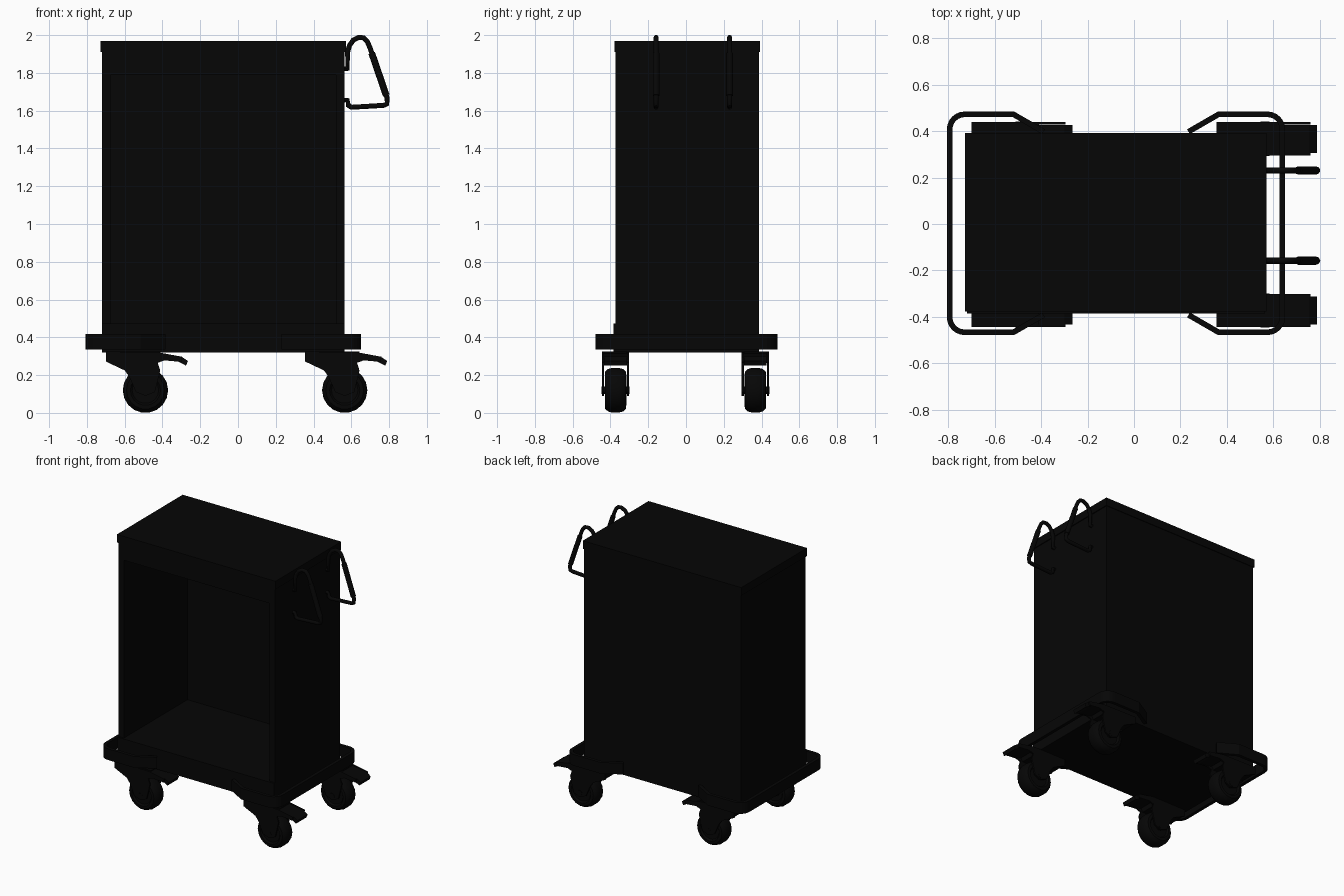
import bpy, bmesh, math
from mathutils import Vector

if "Cube" in bpy.data.objects:
    bpy.data.objects.remove(bpy.data.objects["Cube"])

black = bpy.data.materials.new("black")
black.diffuse_color = (0.0018, 0.0018, 0.0018, 1)
black.use_nodes = True
black.node_tree.nodes["Principled BSDF"].inputs["Base Color"].default_value = black.diffuse_color


def finish(name, bm, smooth=False):
    bmesh.ops.recalc_face_normals(bm, faces=bm.faces[:])
    me = bpy.data.meshes.new(name)
    bm.to_mesh(me)
    bm.free()
    ob = bpy.data.objects.new(name, me)
    bpy.context.collection.objects.link(ob)
    me.materials.append(black)
    if smooth:
        bpy.ops.object.select_all(action='DESELECT')
        ob.select_set(True)
        bpy.context.view_layer.objects.active = ob
        bpy.ops.object.shade_smooth_by_angle(angle=math.radians(35))
    return ob


def box(name, x0, x1, y0, y1, z0, z1):
    bm = bmesh.new()
    bmesh.ops.create_cube(bm, size=1)
    for v in bm.verts:
        v.co = ((x0 + x1) / 2 + v.co.x * (x1 - x0),
                (y0 + y1) / 2 + v.co.y * (y1 - y0),
                (z0 + z1) / 2 + v.co.z * (z1 - z0))
    return finish(name, bm)


def extrude_xz(name, profile, cx, y0, y1):
    bm = bmesh.new()
    f = bm.faces.new([bm.verts.new((cx + x, y0, z)) for x, z in profile])
    r = bmesh.ops.extrude_face_region(bm, geom=[f])
    for v in r['geom']:
        if isinstance(v, bmesh.types.BMVert):
            v.co.y = y1
    return finish(name, bm)


def lathe_y(name, profile, center, steps):
    # profile holds (radius, y offset) pairs
    bm = bmesh.new()
    vs = [bm.verts.new((r, y, 0)) for r, y in profile]
    es = [bm.edges.new(p) for p in zip(vs, vs[1:])]
    bmesh.ops.spin(bm, geom=vs + es, cent=(0, 0, 0), axis=(0, 1, 0),
                   angle=math.tau, steps=steps)
    bmesh.ops.remove_doubles(bm, verts=bm.verts[:], dist=1e-4)
    bmesh.ops.translate(bm, verts=bm.verts[:], vec=center)
    return finish(name, bm, True)


def tube(name, pts, radius):
    cu = bpy.data.curves.new(name, 'CURVE')
    cu.dimensions = '3D'
    cu.bevel_depth = radius
    cu.bevel_resolution = 2
    cu.use_fill_caps = True
    sp = cu.splines.new('POLY')
    sp.points.add(len(pts) - 1)
    for p, c in zip(sp.points, pts):
        p.co = (*c, 1)
    ob = bpy.data.objects.new(name, cu)
    bpy.context.collection.objects.link(ob)
    cu.materials.append(black)
    bpy.ops.object.select_all(action='DESELECT')
    ob.select_set(True)
    bpy.context.view_layer.objects.active = ob
    bpy.ops.object.convert(target='MESH')
    bpy.ops.object.shade_smooth_by_angle(angle=math.radians(50))


# Cabinet, open at the front
X0, X1, Y0, Y1, T, TB = -0.72, 0.565, -0.372, 0.386, 0.045, 0.014
box("base_tray", X0, X1, Y0 - 0.013, Y1, 0.32, 0.472)
box("left_wall", X0, X0 + T, Y0, Y1, 0.472, 1.91)
box("right_wall", X1 - T, X1, Y0, Y1, 0.472, 1.91)
box("back_wall", X0 + T, X1 - T, Y1 - TB, Y1, 0.472, 1.91)
box("front_header", X0 + T, X1 - T, Y0, Y0 + 0.022, 1.79, 1.91)
box("lid", X0 - 0.008, X1 + 0.007, Y0 - 0.006, Y1 + 0.006, 1.91, 1.97)

# Bumper bands wrapping both ends
half = [(-0.39, 0.395), (-0.52, 0.47)]
for i in range(7):
    a = math.pi / 2 * (1 + i / 6)
    half.append((-0.73 + 0.065 * math.cos(a), 0.405 + 0.065 * math.sin(a)))
path = half + [(x, -y) for x, y in reversed(half)]
for name, side in (("left_bumper", 1), ("right_bumper", -1)):
    bm = bmesh.new()
    rows = []
    for x, y in path:
        px = x if side == 1 else -x - 0.155
        rows.append([bm.verts.new((px, y + 0.003, z)) for z in (0.335, 0.418)])
    for a, b in zip(rows, rows[1:]):
        bm.faces.new((a[0], b[0], b[1], a[1]))
    ob = finish(name, bm)
    mod = ob.modifiers.new("thickness", 'SOLIDIFY')
    mod.thickness = 0.024
    mod.offset = 0
    mod.use_even_offset = True

# Casters: wheel, fork cheeks, top block, brake pedal
cheek = [(-0.21, 0.325), (-0.21, 0.272), (-0.11, 0.225), (-0.085, 0.19),
         (-0.05, 0.11), (0, 0.09), (0.05, 0.11), (0.07, 0.19), (0.078, 0.225),
         (0.065, 0.265), (0.10, 0.278), (0.19, 0.27), (0.195, 0.297), (0.07, 0.32)]
block = [(-0.21, 0.325), (-0.21, 0.278), (-0.06, 0.265), (0.05, 0.265), (0.08, 0.325)]
pedal = [(0.07, 0.285), (0.17, 0.273), (0.215, 0.25), (0.225, 0.275),
         (0.19, 0.298), (0.07, 0.315)]
tyre = [(0, -0.045), (0.07, -0.045), (0.08, -0.057), (0.10, -0.055), (0.114, -0.04),
        (0.12, -0.018), (0.12, 0.018), (0.114, 0.04), (0.10, 0.055),
        (0.08, 0.057), (0.07, 0.045), (0, 0.045)]
for xn, cx in (("left", -0.49), ("right", 0.565)):
    for yn, cy in (("front", -0.373), ("back", 0.367)):
        tag = f"{yn}_{xn}"
        lathe_y(f"wheel_{tag}", tyre, Vector((cx, cy, 0.12)), 18)
        lathe_y(f"axle_{tag}", [(0, -0.074), (0.02, -0.074), (0.02, 0.074), (0, 0.074)],
                Vector((cx, cy, 0.12)), 12)
        for s in (-1, 1):
            extrude_xz(f"fork_cheek_{tag}", cheek, cx, cy + s * 0.061, cy + s * 0.072)
        extrude_xz(f"caster_block_{tag}", block, cx, cy - 0.061, cy + 0.061)
        extrude_xz(f"brake_pedal_{tag}", pedal, cx, cy - 0.06, cy + 0.06)

# Two loop handles on the right wall
loop = [(0.56, 1.822), (0.58, 1.822), (0.58, 1.91), (0.59, 1.945), (0.61, 1.973),
        (0.64, 1.988), (0.665, 1.986), (0.685, 1.965), (0.70, 1.93), (0.79, 1.665),
        (0.788, 1.635), (0.77, 1.628), (0.60, 1.618), (0.584, 1.628),
        (0.58, 1.655), (0.56, 1.655)]
for n, y in (("front", -0.158), ("back", 0.231)):
    tube(f"{n}_handle", [(x, y, z) for x, z in loop], 0.0135)
    tube(f"{n}_handle_grip", [(0.708, y, 1.905), (0.785, y, 1.68)], 0.018)
